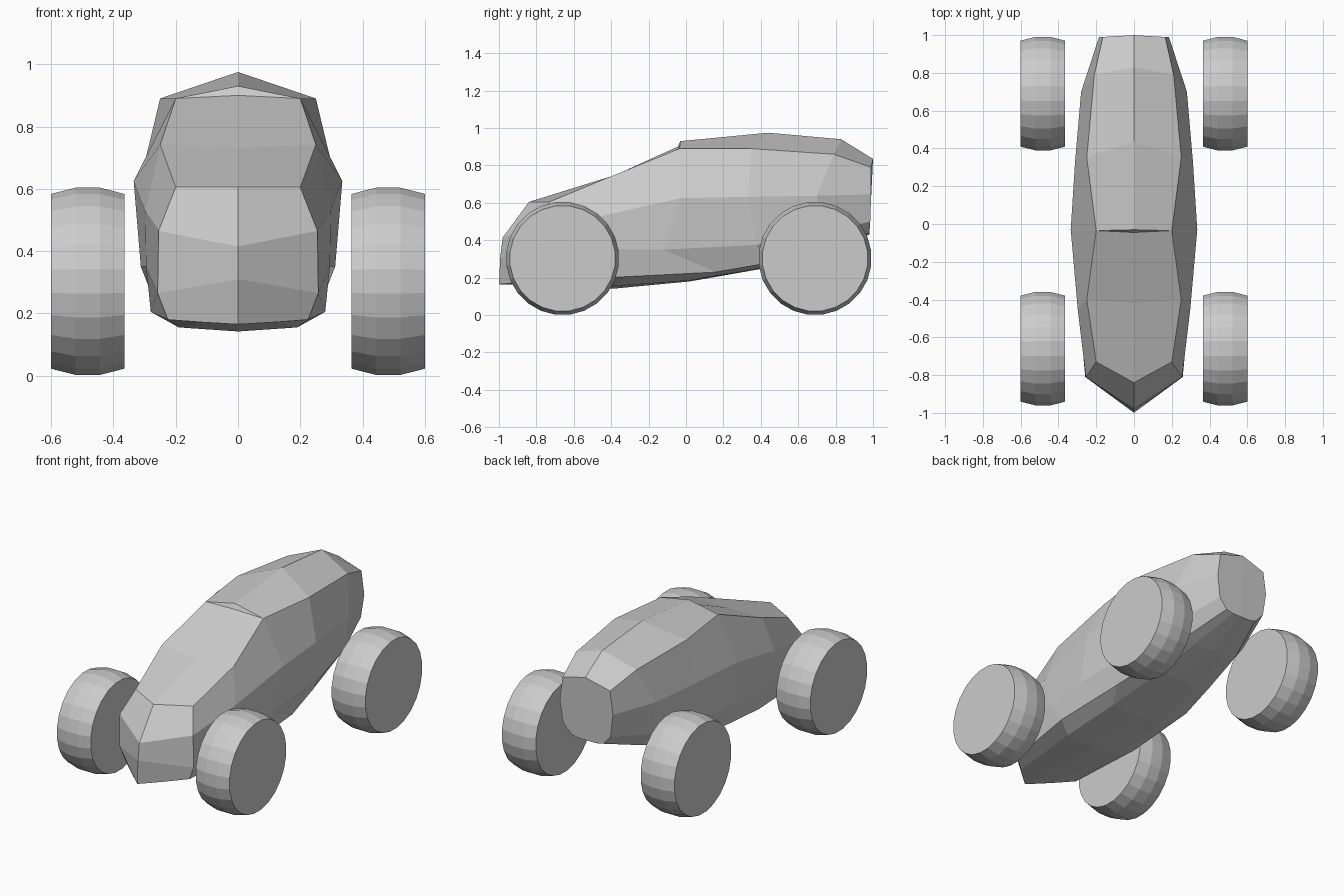
import bpy, bmesh, math
from mathutils import Matrix

if "Cube" in bpy.data.objects:
    bpy.data.objects.remove(bpy.data.objects["Cube"])


def finish(bm, name):
    bmesh.ops.remove_doubles(bm, verts=bm.verts, dist=0.002)
    bmesh.ops.recalc_face_normals(bm, faces=bm.faces)
    mesh = bpy.data.meshes.new(name)
    bm.to_mesh(mesh)
    bm.free()
    obj = bpy.data.objects.new(name, mesh)
    bpy.context.collection.objects.link(obj)
    return obj


def half_ring(top, edge, waist, mid, low, base, keel):
    return [(0, *top), edge, waist, mid, low, base, (0, *keel)]


# Body half sections, front to back: ridge, roof edge, waist, flank, sill, floor, keel
nose = half_ring((-.84, .605), (.20, -.73, .605), (.255, -.81, .465),
                 (.258, -.81, .265), (.225, -.80, .18), (.12, -.895, .172), (-1, .165))
hood = half_ring((-.42, .73), (.25, -.40, .742), (.298, -.45, .53),
                 (.295, -.42, .35), (.28, -.33, .205), (.19, -.38, .155), (-.38, .142))
cowl = half_ring((-.045, .90), (.20, -.035, .89), (.335, -.03, .625),
                 (.312, -.12, .35), (.265, .16, .23), (.18, .02, .185), (.02, .18))
roof = half_ring((.44, .975), (.25, .35, .89), (.312, .33, .632),
                 (.295, .38, .375), (.225, .42, .275), (.14, .42, .255), (.42, .25))
tail = half_ring((.83, .94), (.21, .79, .86), (.28, .70, .638),
                 (.25, .70, .43), (.19, .70, .345), (.11, .70, .335), (.70, .33))
rear = half_ring((1, .835), (.165, .99, .79), (.185, .99, .645),
                 (.165, .985, .50), (.11, .98, .44), (.06, .98, .43), (.98, .43))
# Raised roof lip behind the windscreen
lip = [(0, -.03, .93)] + cowl[1:]

bm = bmesh.new()
rings = [[bm.verts.new(p) for p in s] for s in (nose, hood, cowl, lip, roof, tail, rear)]
for a, b in zip(rings, rings[1:]):
    if b is rings[3]:
        bm.faces.new((a[0], a[1], b[0]))
        continue
    for i in range(6):
        bm.faces.new((a[i], a[i + 1], b[i + 1], b[i]))
bm.faces.new(rings[-1])

# Pointed nose panels
n = rings[0]
upper = bm.verts.new((0, -.98, .415))
lower = bm.verts.new((0, -.993, .31))
bm.faces.new((n[0], n[1], n[2], upper))
bm.faces.new((upper, n[2], n[3], lower))
bm.faces.new((lower, n[3], n[4], n[5], n[6]))

# Merge the roof lip, then mirror the half body
bmesh.ops.remove_doubles(bm, verts=bm.verts, dist=0.002)
copy = bmesh.ops.duplicate(bm, geom=bm.verts[:] + bm.edges[:] + bm.faces[:])["geom"]
for v in copy:
    if isinstance(v, bmesh.types.BMVert):
        v.co.x = -v.co.x
finish(bm, "body")


# Wheels: barrel-shaped drums with flat sides
def wheel(name, side, y, sides=24):
    bm = bmesh.new()
    profile = [(.365, .283), (.443, .303), (.522, .303), (.60, .283)]
    loops = []
    for x, r in profile:
        loop = []
        for k in range(sides):
            t = 2 * math.pi * (k + .5) / sides
            loop.append(bm.verts.new((side * x, y + r * math.cos(t), .303 + r * math.sin(t))))
        loops.append(loop)
    for a, b in zip(loops, loops[1:]):
        for k in range(sides):
            j = (k + 1) % sides
            bm.faces.new((a[k], a[j], b[j], b[k]))
    bm.faces.new(loops[0])
    bm.faces.new(loops[-1])
    finish(bm, name)


for side, label in ((1, "right"), (-1, "left")):
    wheel(f"front_{label}_wheel", side, -.66)
    wheel(f"rear_{label}_wheel", side, .69)
